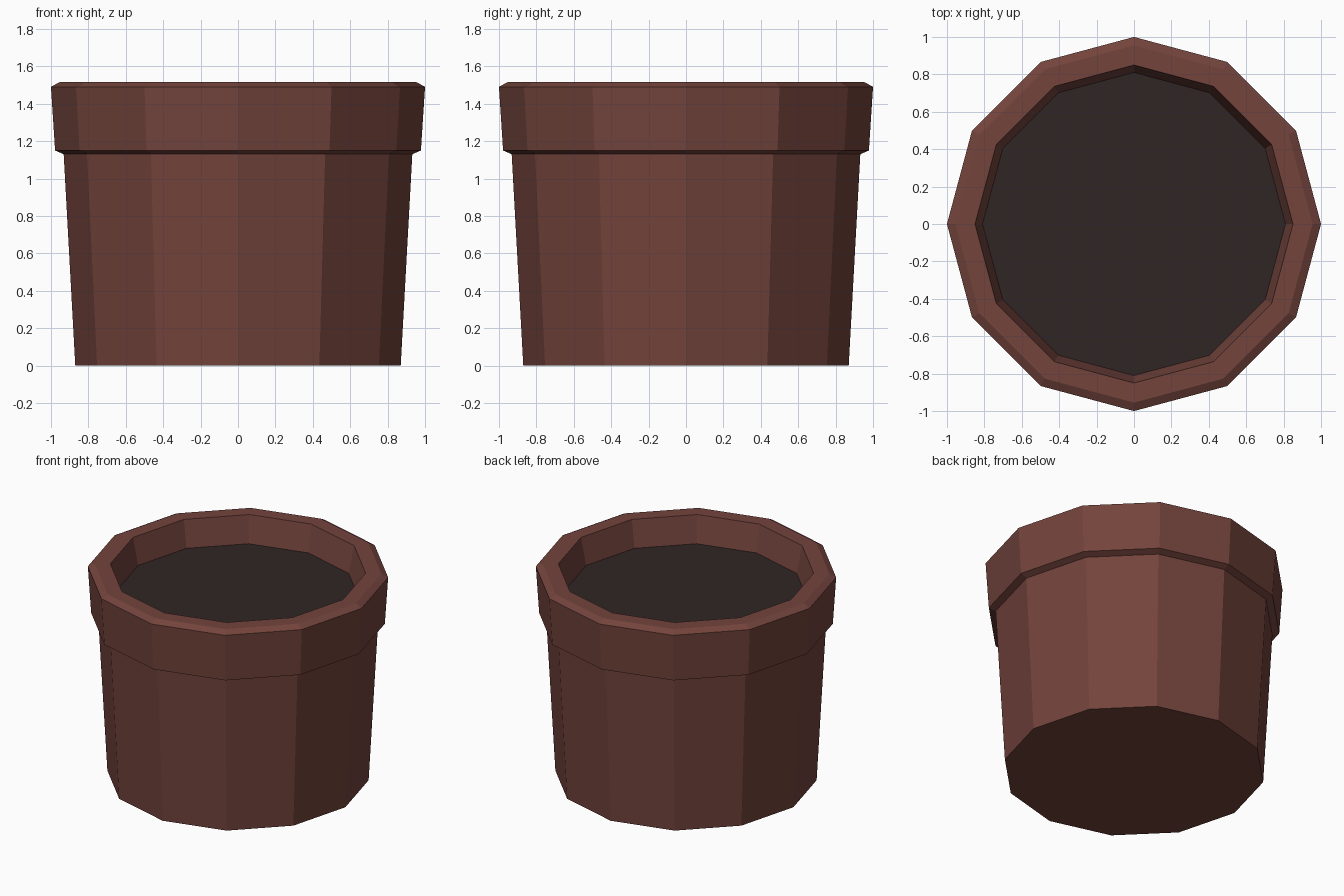
import bpy
import bmesh
from math import cos, sin, tau

SIDES = 12

cube = bpy.data.objects.get("Cube")
if cube:
    bpy.data.objects.remove(cube, do_unlink=True)


def make_material(name, rgb):
    mat = bpy.data.materials.new(name)
    mat.use_nodes = True
    colour = (*rgb, 1.0)
    mat.diffuse_color = colour
    bsdf = next(n for n in mat.node_tree.nodes if n.type == "BSDF_PRINCIPLED")
    bsdf.inputs["Base Color"].default_value = colour
    return mat


def lathe(name, profile, mat, cap_start=False, cap_end=False):
    """Sweep (radius, height) points round the z axis as flat facets."""
    bm = bmesh.new()
    rings = [[bm.verts.new((r * cos(tau * i / SIDES), r * sin(tau * i / SIDES), z))
              for i in range(SIDES)] for r, z in profile]
    for low, high in zip(rings, rings[1:]):
        for i in range(SIDES):
            j = (i + 1) % SIDES
            bm.faces.new((low[i], low[j], high[j], high[i]))
    if cap_start:
        bm.faces.new(rings[0][::-1])
    if cap_end:
        bm.faces.new(rings[-1])
    mesh = bpy.data.meshes.new(name)
    bm.to_mesh(mesh)
    bm.free()
    mesh.materials.append(mat)
    obj = bpy.data.objects.new(name, mesh)
    bpy.context.scene.collection.objects.link(obj)
    return obj


clay = make_material("brown clay", (0.172, 0.057, 0.045))
earth = make_material("dark soil", (0.030, 0.018, 0.018))

SOIL_Z = 1.32
SOIL_R = 0.81

# Tapered body, overhanging collar, bevelled lip and inner wall
lathe("pot", [
    (0.87, 0.0), (0.932, 1.13),
    (0.978, 1.15), (1.0, 1.49),
    (0.955, 1.515), (0.85, 1.515),
    (SOIL_R, SOIL_Z),
], clay, cap_start=True)

# Soil surface filling the pot
lathe("soil", [(SOIL_R, SOIL_Z)], earth, cap_end=True)
